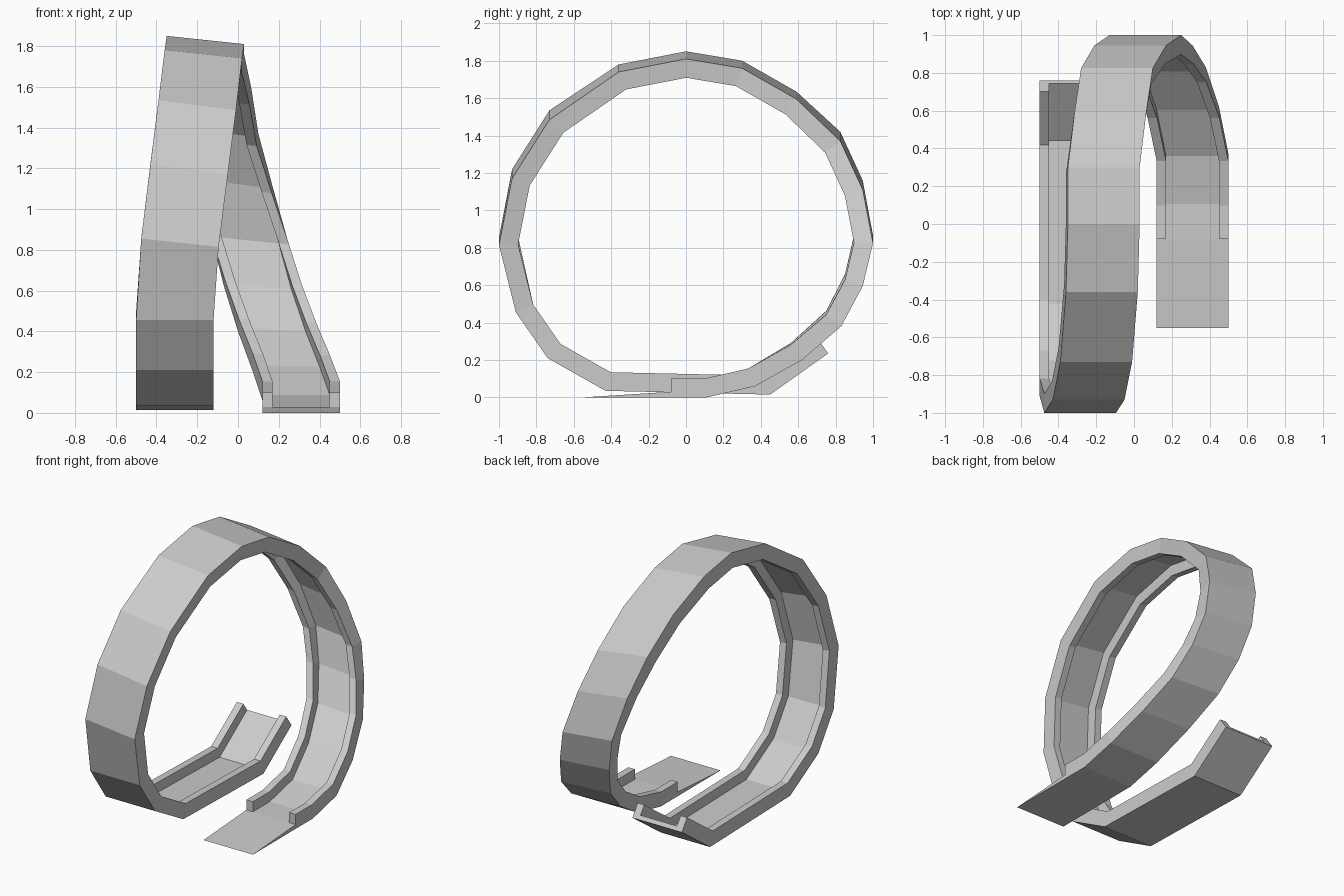
import bpy
from mathutils import Vector

if "Cube" in bpy.data.objects:
    bpy.data.objects.remove(bpy.data.objects["Cube"])

HALF, RAIL, FLOOR, WALL = 0.19, 0.05, 0.03, 0.10

# Centre of the outer face (x, y, z) and sideways tilt, from entry to exit
PATH = [
    (0.31, -0.08, 0.00, 0), (0.31, 0.11, 0.00, 0), (0.31, 0.37, 0.06, 0),
    (0.26, 0.62, 0.205, 0.01), (0.19, 0.83, 0.39, 0.02), (0.12, 0.945, 0.61, 0.03),
    (0.06, 1.00, 0.845, 0.04), (-0.02, 0.945, 1.135, 0.05), (-0.09, 0.825, 1.395, 0.05),
    (-0.125, 0.59, 1.615, 0.04), (-0.16, 0.30, 1.78, 0.04), (-0.16, 0.00, 1.83, 0.04),
    (-0.17, -0.36, 1.76, 0.04), (-0.20, -0.73, 1.51, 0.05), (-0.24, -0.93, 1.195, 0.05),
    (-0.285, -1.00, 0.835, 0.04), (-0.31, -0.91, 0.455, 0), (-0.31, -0.74, 0.21, 0),
    (-0.31, -0.43, 0.035, 0), (-0.31, 0.45, 0.015, 0), (-0.31, 0.76, 0.235, 0),
]

# U-shaped channel section: (across, inward)
PROFILE = [(-HALF, 0), (HALF, 0), (HALF, WALL), (HALF - RAIL, WALL),
           (HALF - RAIL, FLOOR), (RAIL - HALF, FLOOR), (RAIL - HALF, WALL), (-HALF, WALL)]


def make_object(name, verts, faces):
    mesh = bpy.data.meshes.new(name)
    mesh.from_pydata(verts, [], faces)
    mesh.update()
    obj = bpy.data.objects.new(name, mesh)
    bpy.context.collection.objects.link(obj)
    return obj


# Looping channel, swept along the path with mitred joints
points = [Vector(p[:3]) for p in PATH]
dirs = [(b - a).normalized() for a, b in zip(points, points[1:])]
verts, faces, n = [], [], len(PROFILE)
for i, p in enumerate(points):
    before, after = dirs[max(i - 1, 0)], dirs[min(i, len(dirs) - 1)]
    tangent = (before + after).normalized()
    across = Vector((1, 0, -PATH[i][3] / (2 * HALF)))
    inward = across.cross(tangent).normalized() / tangent.dot(after)
    verts += [p + across * u + inward * v for u, v in PROFILE]
for i in range(len(points) - 1):
    for j in range(n):
        k = (j + 1) % n
        a, b = i * n, (i + 1) * n
        faces.append((a + j, a + k, b + k, b + j))

# End caps, split into floor and two rails
for base, flip in ((0, False), (len(verts) - n, True)):
    for cap in ((0, 1, 4, 5), (1, 2, 3, 4), (0, 5, 6, 7)):
        f = [base + c for c in cap]
        faces.append(f[::-1] if flip else f)
make_object("loop_track", verts, faces)

# Thin wedge-shaped entry ramp
x0, x1, tip, back = 0.31 - HALF, 0.31 + HALF, -0.55, -0.08
make_object("entry_ramp",
            [(x0, tip, 0), (x1, tip, 0), (x1, back, 0), (x0, back, 0),
             (x1, back, FLOOR), (x0, back, FLOOR)],
            [(3, 2, 1, 0), (0, 1, 4, 5), (1, 2, 4), (0, 5, 3)])
